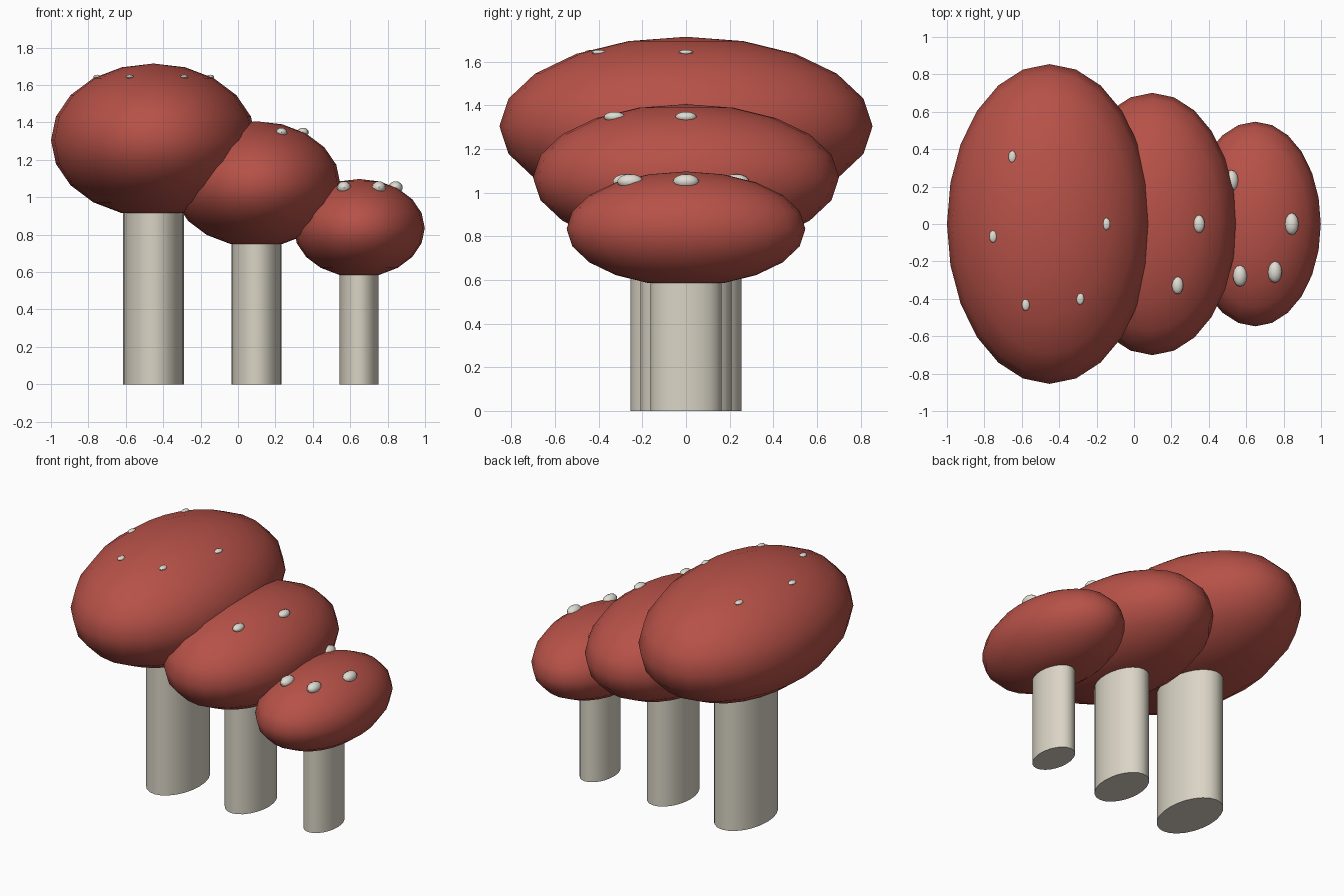
import bpy, bmesh, math

if "Cube" in bpy.data.objects:
    bpy.data.objects.remove(bpy.data.objects["Cube"])


def material(name, color):
    m = bpy.data.materials.new(name)
    m.diffuse_color = (*color, 1)
    m.use_nodes = True
    m.node_tree.nodes["Principled BSDF"].inputs["Base Color"].default_value = m.diffuse_color
    return m


RED = material("cap red", (0.47, 0.083, 0.064))
CREAM = material("stem cream", (0.70, 0.66, 0.56))
PALE = material("spot pale", (0.75, 0.72, 0.65))


def lathe(name, profile, sides, stretch, location, mat):
    """Spin a (radius, z) profile into a closed solid, stretched along y."""
    bm = bmesh.new()
    rings = []
    for r, z in profile:
        if r < 1e-5:
            rings.append([bm.verts.new((0, 0, z))])
        else:
            rings.append([bm.verts.new((r * math.cos(a), r * stretch * math.sin(a), z))
                          for a in (2 * math.pi * i / sides for i in range(sides))])
    for lo, hi in zip(rings, rings[1:]):
        for i in range(sides):
            j = (i + 1) % sides
            if len(lo) == 1:
                bm.faces.new((lo[0], hi[j], hi[i]))
            elif len(hi) == 1:
                bm.faces.new((lo[i], lo[j], hi[0]))
            else:
                bm.faces.new((lo[i], lo[j], hi[j], hi[i]))
    if len(rings[0]) > 1:
        bm.faces.new(rings[0][::-1])
    if len(rings[-1]) > 1:
        bm.faces.new(rings[-1])
    bmesh.ops.recalc_face_normals(bm, faces=bm.faces)
    mesh = bpy.data.meshes.new(name)
    bm.to_mesh(mesh)
    bm.free()
    ob = bpy.data.objects.new(name, mesh)
    bpy.context.collection.objects.link(ob)
    ob.location = location
    mesh.materials.append(mat)
    bpy.ops.object.select_all(action='DESELECT')
    ob.select_set(True)
    bpy.context.view_layer.objects.active = ob
    bpy.ops.object.shade_smooth_by_angle(angle=math.radians(42))
    return ob


def arc(r, h, steps, first=0):
    """Half-ellipse profile from bottom to top, optionally skipping the bottom pole."""
    return [(r * math.sin(math.pi * i / steps), -h * math.cos(math.pi * i / steps))
            for i in range(first, steps + 1)]


STRETCH = 1.56
RX, RZ, BASE = 0.548, 0.41, 0.915
CAP_Z = BASE + RZ * math.cos(math.pi / 10)

# Three mushrooms in a row, each smaller than the last
sizes = [("large", 1.0, -0.452, (0.021, 0.012)),
         ("middle", 0.82, 0.098, (0.031, 0.024)),
         ("small", 0.64, 0.648, (0.038, 0.034))]

for label, s, x, (spot_r, spot_h) in sizes:
    # stem
    r = 0.298 * RX * s
    lathe(label + "_stem", [(r, 0), (r, (BASE + 0.05) * s)], 24, STRETCH, (x, 0, 0), CREAM)
    # cap with a flat underside
    lathe(label + "_cap", arc(RX * s, RZ * s, 10, first=1), 24, STRETCH,
          (x, 0, CAP_Z * s), RED)
    # spots circling the crown
    for i in range(5):
        a = -float(i)
        px = 0.555 * RX * s * math.cos(a)
        py = 0.555 * RX * STRETCH * s * math.sin(a)
        lathe(f"{label}_spot_{i + 1}", arc(spot_r, spot_h, 8), 12, STRETCH,
              (x + px, py, (CAP_Z + RZ * 0.825) * s), PALE)
